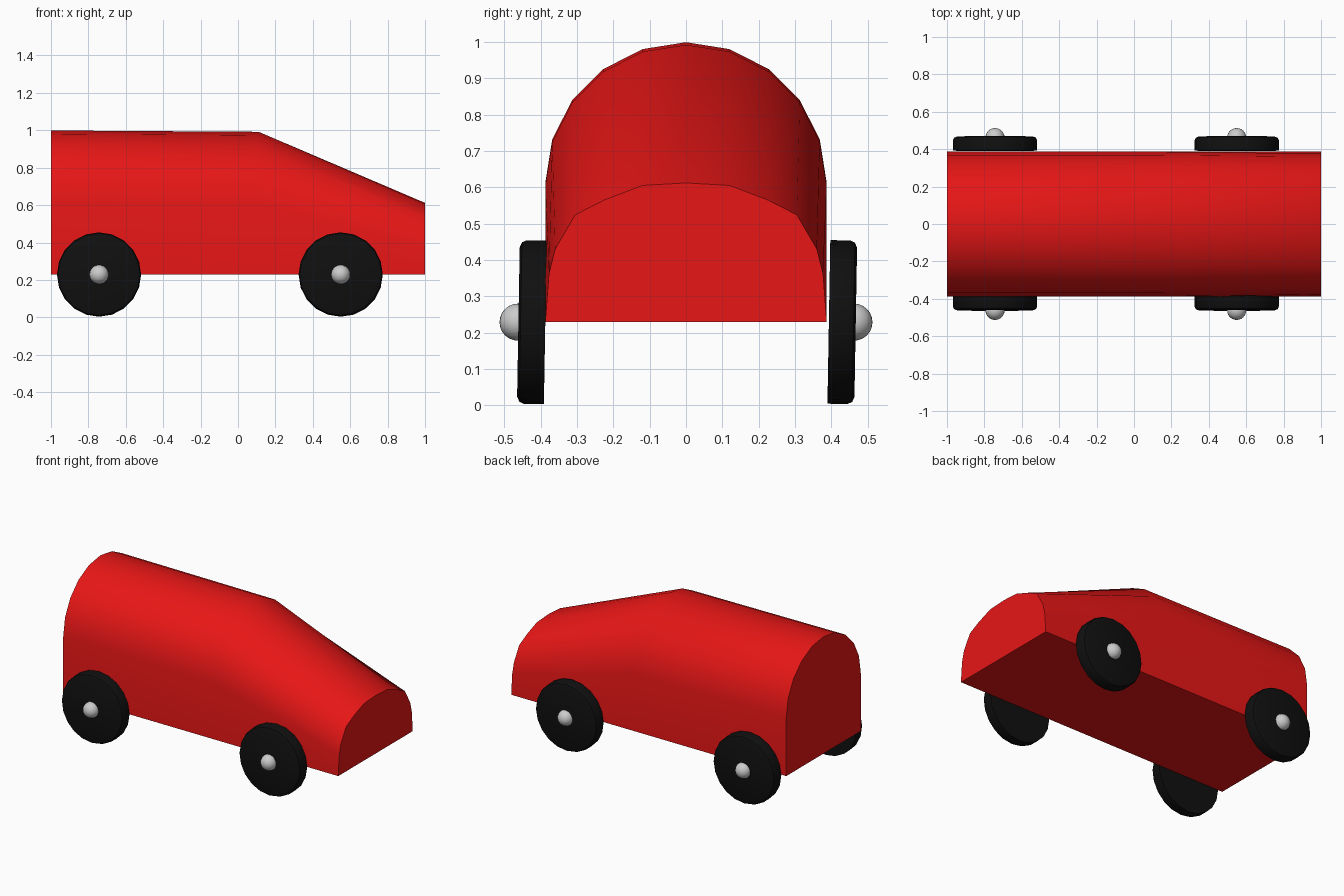
import bpy, bmesh
from math import sin, cos, pi, radians

if "Cube" in bpy.data.objects:
    bpy.data.objects.remove(bpy.data.objects["Cube"])


def material(name, colour):
    m = bpy.data.materials.new(name)
    m.diffuse_color = colour
    m.use_nodes = True
    m.node_tree.nodes["Principled BSDF"].inputs["Base Color"].default_value = m.diffuse_color
    return m


def loft(name, rings, mat):
    """Skin closed rings of points and cap both ends."""
    bm = bmesh.new()
    loops = [[bm.verts.new(p) for p in ring] for ring in rings]
    n = len(loops[0])
    for a, b in zip(loops, loops[1:]):
        for i in range(n):
            j = (i + 1) % n
            bm.faces.new((a[i], a[j], b[j], b[i]))
    bm.faces.new(loops[0])
    bm.faces.new(loops[-1])
    bmesh.ops.recalc_face_normals(bm, faces=bm.faces[:])
    me = bpy.data.meshes.new(name)
    bm.to_mesh(me)
    bm.free()
    ob = bpy.data.objects.new(name, me)
    bpy.context.collection.objects.link(ob)
    me.materials.append(mat)
    smooth(ob)
    return ob


def smooth(ob):
    bpy.ops.object.select_all(action='DESELECT')
    ob.select_set(True)
    bpy.context.view_layer.objects.active = ob
    bpy.ops.object.shade_smooth_by_angle(angle=radians(32))


red = material("red_paint", (0.8, 0.008, 0.008, 1))
black = material("black_rubber", (0.005, 0.005, 0.005, 1))

# Body: arched cross-sections at the back, the roof bend and the nose
W, FLOOR = 0.387, 0.23


def section(x, half):
    half = [(W, FLOOR)] + half
    left = [(-y, z) for y, z in reversed(half[:-1])]
    return [(x, y, z) for y, z in half + left]


def arch(base, height):
    return [(W * cos(i * pi / 10), base + height * sin(i * pi / 10)) for i in range(6)]


nose = [(0.377, 0.362), (0.36, 0.43), (0.305, 0.524),
        (0.225, 0.565), (0.12, 0.605), (0, 0.612)]
loft("body", [section(-1, arch(0.612, 0.387)),
              section(0.11, arch(0.605, 0.387)),
              section(1, nose)], red)

# Wheels: 20-sided, rounded on the outer rim, leaning slightly; ball hubs
R, N = 0.225, 20
PROFILE = [(R, -0.037), (R, 0.018), (R - 0.006, 0.031), (R - 0.02, 0.037)]
for end, x in (("rear", -0.743), ("front", 0.549)):
    for side, s in (("left", 1), ("right", -1)):
        rings = [[(r * cos(2 * pi * i / N), s * d, r * sin(2 * pi * i / N))
                  for i in range(N)] for r, d in PROFILE]
        wheel = loft(f"{end}_{side}_wheel", rings, black)
        wheel.location = (x, 0.003 + s * 0.427, 0.229)
        wheel.rotation_euler.x = radians(-1)
        bpy.ops.mesh.primitive_uv_sphere_add(
            segments=24, ring_count=12, radius=0.051,
            location=(x, s * 0.462, 0.229))
        hub = bpy.context.object
        hub.name = f"{end}_{side}_hub"
        smooth(hub)
